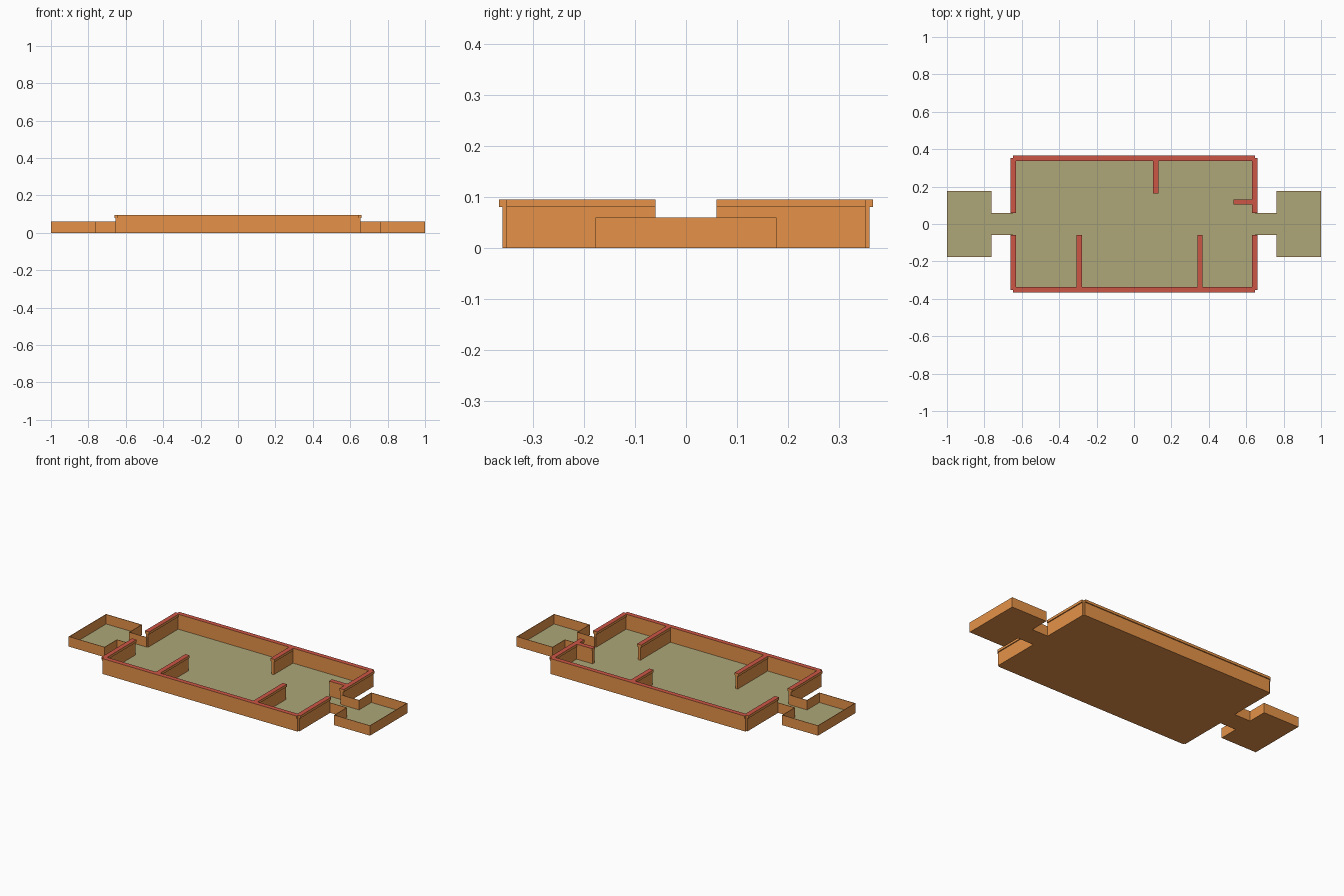
import bpy, bmesh

if "Cube" in bpy.data.objects:
    bpy.data.objects.remove(bpy.data.objects["Cube"])

def material(name, rgb):
    m = bpy.data.materials.new(name)
    m.diffuse_color = (*rgb, 1)
    m.use_nodes = True
    m.node_tree.nodes["Principled BSDF"].inputs["Base Color"].default_value = m.diffuse_color
    return m

ORANGE = material("orange_wood", (0.79, 0.29, 0.066))
RED = material("red_cap", (0.60, 0.093, 0.06))
OLIVE = material("olive_floor", (0.425, 0.387, 0.19))

X, Y = 0.646, 0.352            # wall centre lines of the main room
GAP = 0.06                     # half width of the doorways
WALL, CAP = 0.016, 0.028       # thickness of wall and cap
WALL_H, TOP, LOW_H = 0.08, 0.095, 0.06
FLOOR = 0.002

def finish(name, bm, top_mat=None):
    """Make an object; upward faces take the second material if given."""
    bm.normal_update()
    if top_mat:
        for f in bm.faces:
            f.material_index = 1 if f.normal.z > 0.9 else 0
    me = bpy.data.meshes.new(name)
    bm.to_mesh(me)
    bm.free()
    me.materials.append(ORANGE)
    if top_mat:
        me.materials.append(top_mat)
    ob = bpy.data.objects.new(name, me)
    bpy.context.collection.objects.link(ob)
    return ob

def box(name, x0, x1, y0, y1, z0, z1, top_mat=None):
    bm = bmesh.new()
    bmesh.ops.create_cube(bm, size=1)
    for v in bm.verts:
        v.co = (x1 if v.co.x > 0 else x0, y1 if v.co.y > 0 else y0, z1 if v.co.z > 0 else z0)
    finish(name, bm, top_mat)

def wall(name, a, b):
    """Capped wall along a centre line from a to b (axis aligned)."""
    along_x = a[1] == b[1]
    for part, t, z0, z1, mat in (("", WALL, 0, WALL_H, None), ("_cap", CAP, WALL_H, TOP, RED)):
        dx, dy = (0, t / 2) if along_x else (t / 2, 0)
        box(name + part, min(a[0], b[0]) - dx, max(a[0], b[0]) + dx,
            min(a[1], b[1]) - dy, max(a[1], b[1]) + dy, z0, z1, mat)

# Main room floor
box("main_floor", -X, X, -Y, Y, 0, FLOOR, OLIVE)

# Outer walls, with a doorway at each end
for s, side in ((-1, "front"), (1, "back")):
    wall(f"{side}_wall", (-X, s * Y), (X, s * Y))
    for e, end in ((-1, "left"), (1, "right")):
        wall(f"{end}_{side}_end_wall", (e * X, s * GAP), (e * X, s * Y))

# Inner partitions
wall("back_partition", (0.116, 0.162), (0.116, Y))
wall("right_partition", (0.531, 0.118), (X, 0.118))
wall("front_left_partition", (-0.293, -GAP), (-0.293, -Y))
wall("front_right_partition", (0.353, -GAP), (0.353, -Y))

# End rooms: passage and room outline, with thin low walls
half = [(X, GAP), (0.761, GAP), (0.761, 0.177), (1.0, 0.177)]
outline = half + [(x, -y) for x, y in reversed(half)]
for e, end in ((-1, "left"), (1, "right")):
    bm = bmesh.new()
    base = bm.faces.new([bm.verts.new((e * x, y, 0)) for x, y in outline])
    ext = bmesh.ops.extrude_face_region(bm, geom=[base], use_keep_orig=True)
    for v in ext["geom"]:
        if isinstance(v, bmesh.types.BMVert):
            v.co.z = FLOOR
    bmesh.ops.recalc_face_normals(bm, faces=bm.faces[:])
    finish(f"{end}_room_floor", bm, OLIVE)

    bm = bmesh.new()
    lo = [bm.verts.new((e * x, y, 0)) for x, y in outline]
    hi = [bm.verts.new((e * x, y, LOW_H)) for x, y in outline]
    for i in range(len(outline) - 1):
        f = [lo[i], hi[i], hi[i + 1], lo[i + 1]]
        bm.faces.new(f if e > 0 else f[::-1])
    low = finish(f"{end}_room_low_walls", bm)
    # Thin wall, grown inwards
    thick = low.modifiers.new("thickness", 'SOLIDIFY')
    thick.thickness = 0.003
    thick.offset = -1
    thick.use_even_offset = True
